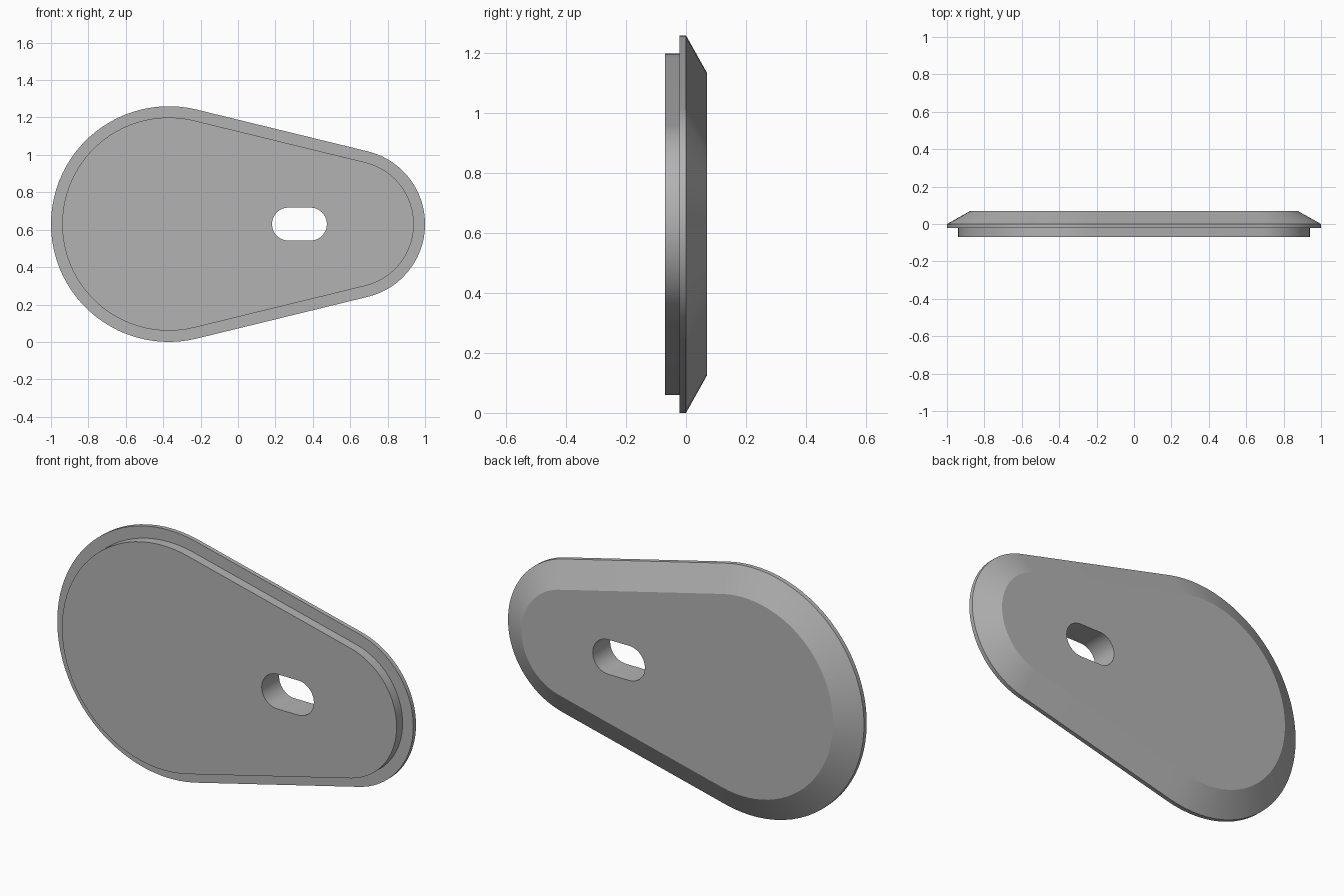
import bpy, bmesh, math

if "Cube" in bpy.data.objects:
    bpy.data.objects.remove(bpy.data.objects["Cube"], do_unlink=True)

MID_Z = 0.63

# Plain grey material
grey = bpy.data.materials.new("plain grey")
grey.use_nodes = True
colour = (0.45, 0.45, 0.45, 1)
grey.diffuse_color = colour
grey.node_tree.nodes["Principled BSDF"].inputs["Base Color"].default_value = colour


def capsule(xa, ra, xb, rb, steps):
    """Outline of two circles joined by their common tangents."""
    t = math.acos((ra - rb) / (xb - xa))
    points = []
    for x, r, start, end in ((xa, ra, t, 2 * math.pi - t), (xb, rb, -t, t)):
        for i in range(steps + 1):
            a = start + (end - start) * i / steps
            points.append((x + r * math.cos(a), MID_Z + r * math.sin(a)))
    return points


def ring(bm, outline, y):
    verts = [bm.verts.new((x, y, z)) for x, z in outline]
    return verts, [bm.edges.new((v, verts[i - 1])) for i, v in enumerate(verts)]


def shell(bm, rings):
    """Join successive rings with quads."""
    for (a, _), (b, _) in zip(rings, rings[1:]):
        for i in range(len(a)):
            bm.faces.new((a[i - 1], a[i], b[i], b[i - 1]))


bm = bmesh.new()

# Outer wall: raised front, flange and bevelled back, as (depth, inset)
steps_in_depth = ((-0.07, 0.06), (-0.022, 0.06), (-0.022, 0), (0, 0), (0.07, 0.125))
outer = [ring(bm, capsule(-0.37, 0.63 - d, 0.6, 0.4 - d, 48), y)
         for y, d in steps_in_depth]
shell(bm, outer)

# Slot through the plate
slot = [ring(bm, capsule(0.27, 0.088, 0.387, 0.088, 24), y) for y in (-0.07, 0.07)]
shell(bm, slot)

# Front and back faces around the slot
for end, normal in ((0, (0, -1, 0)), (-1, (0, 1, 0))):
    bmesh.ops.triangle_fill(bm, edges=outer[end][1] + slot[end][1],
                            use_beauty=True, use_dissolve=False, normal=normal)
bmesh.ops.recalc_face_normals(bm, faces=bm.faces)

mesh = bpy.data.meshes.new("slotted_cover_plate")
bm.to_mesh(mesh)
bm.free()
mesh.materials.append(grey)
plate = bpy.data.objects.new("slotted_cover_plate", mesh)
bpy.context.collection.objects.link(plate)

# Smooth rounded ends with crisp rims
bpy.ops.object.select_all(action='DESELECT')
plate.select_set(True)
bpy.context.view_layer.objects.active = plate
bpy.ops.object.shade_smooth_by_angle(angle=math.radians(20))
